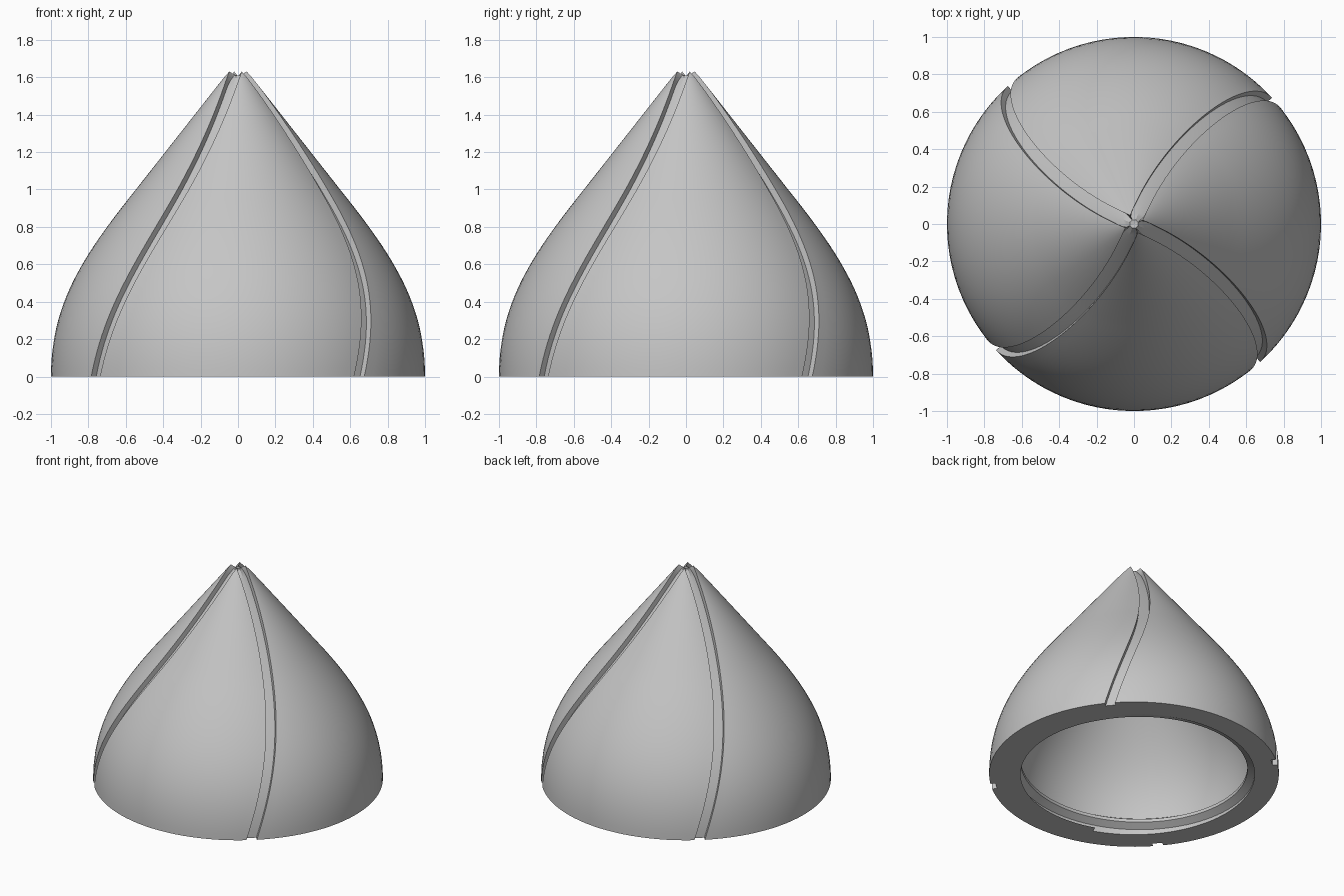
import bpy, bmesh
from math import sin, cos, asin, pi, radians
from mathutils import Vector

cube = bpy.data.objects.get("Cube")
if cube:
    bpy.data.objects.remove(cube)

grey = bpy.data.materials.new("plain grey")
grey.use_nodes = True
colour = (0.56, 0.56, 0.56, 1)
grey.diffuse_color = colour
grey.node_tree.nodes["Principled BSDF"].inputs["Base Color"].default_value = colour

HALF_GROOVE = 0.036
DEPTH = 0.035
TIP_R = HALF_GROOVE / sin(pi / 4)
SEGS = 24
HOLE = 0.833


def finish(bm, name, angle):
    bmesh.ops.remove_doubles(bm, verts=bm.verts, dist=1e-5)
    bmesh.ops.recalc_face_normals(bm, faces=bm.faces)
    mesh = bpy.data.meshes.new(name)
    bm.to_mesh(mesh)
    bm.free()
    mesh.materials.append(grey)
    obj = bpy.data.objects.new(name, mesh)
    bpy.context.collection.objects.link(obj)
    bpy.ops.object.select_all(action="DESELECT")
    obj.select_set(True)
    bpy.context.view_layer.objects.active = obj
    bpy.ops.object.shade_smooth_by_angle(angle=radians(angle))


def polar(r, a, z):
    return Vector((r * cos(a), r * sin(a), z))


def loft(bm, rings):
    rings = [[bm.verts.new(p) for p in ring] for ring in rings]
    for low, high in zip(rings, rings[1:]):
        n = len(low)
        for i in range(n):
            j = (i + 1) % n
            bm.faces.new((low[i], low[j], high[j], high[i]))
    return rings


# Dome outline: rounded shoulder, then a straight cone
def dome_profile():
    p = [Vector(c) for c in ((1, 0), (1, 0.38), (0.84, 0.633), (0.55, 0.995))]
    pts = []
    for i in range(25):
        t = i / 24
        s = 1 - t
        pts.append(p[0]*s**3 + p[1]*3*s*s*t + p[2]*3*s*t*t + p[3]*t**3)
    tip = Vector((TIP_R, 1.63))
    return pts + [pts[-1].lerp(tip, i / 24) for i in range(1, 25)]


def half_angle(r):
    return asin(min(HALF_GROOVE / r, sin(pi / 4)))


# One ring of the shell, with four grooves that twist with height
def shell_ring(r, z, normal):
    twist = radians(-49.6 + 17 * z)
    fr, fz = r - DEPTH * normal.x, z - DEPTH * normal.y
    h, fh = half_angle(r), half_angle(fr)
    ring = []
    for q in range(4):
        a = twist + q * pi / 2
        ring += [polar(fr, a + k * fh, fz) for k in (-1, 0, 1)]
        ring += [polar(r, a + h + (pi / 2 - 2 * h) * k / SEGS, z)
                 for k in range(SEGS + 1)]
    return ring


outline = dome_profile()
shell = []
for i, p in enumerate(outline):
    d = outline[min(i + 1, len(outline) - 1)] - outline[max(i - 1, 0)]
    n = Vector((d.y, -d.x)).normalized() if i else Vector((1, 0))
    shell.append(shell_ring(p.x, p.y, n))

# Hollow inside, a smaller copy of the outline
directions = [Vector((v.x, v.y, 0)).normalized() for v in shell[0]]
cavity = [[d * HOLE * p.x + Vector((0, 0, HOLE * p.y)) for d in directions]
          for p in outline]

bm = bmesh.new()
rings = loft(bm, cavity[::-1] + shell)
for ring, z in ((rings[0], 1.4), (rings[-1], 1.605)):
    apex = bm.verts.new((0, 0, z))
    for i, v in enumerate(ring):
        w = ring[(i + 1) % len(ring)]
        if (v.co - w.co).length > 1e-5:
            bm.faces.new((v, w, apex))
bmesh.ops.dissolve_degenerate(bm, edges=bm.edges, dist=1e-5)
finish(bm, "grooved_dome", 30)

# Screw thread inside the opening, cut flush with the base where it starts
steps = 180
thread = []
for i in range(steps + 1):
    t = i / steps
    turn = -110 + 610 * t
    a = radians(turn)
    z = 0.13 * turn / 360
    crest = HOLE - 0.05 * min(1, (1 - t) * 12)
    section = ((HOLE + 0.01, -0.05), (crest, -0.012), (crest, 0.012), (HOLE + 0.01, 0.05))
    thread.append([polar(r, a, max(0, z + dz)) for r, dz in section])
bm = bmesh.new()
ends = loft(bm, thread)
bm.faces.new(ends[0])
bm.faces.new(ends[-1])
bmesh.ops.dissolve_degenerate(bm, edges=bm.edges, dist=1e-5)
finish(bm, "inner_thread", 30)
